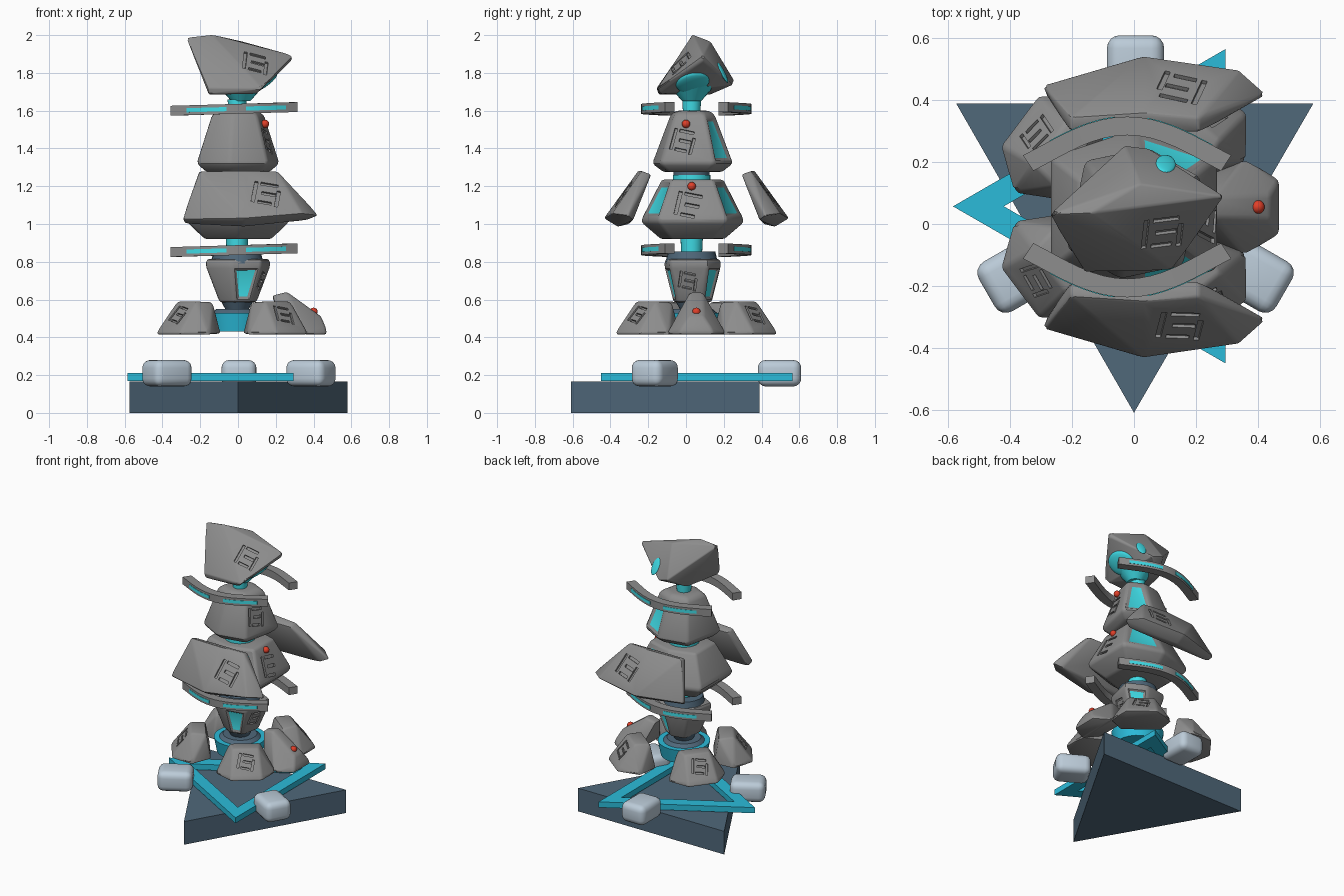
import bpy, bmesh
from math import radians, degrees, cos, sin, atan2
from mathutils import Vector, Matrix
from mathutils.bvhtree import BVHTree

cube = bpy.data.objects.get("Cube")
if cube:
    bpy.data.objects.remove(cube)


def material(name, rgb):
    m = bpy.data.materials.new(name)
    m.use_nodes = True
    m.diffuse_color = (*rgb, 1)
    m.node_tree.nodes["Principled BSDF"].inputs["Base Color"].default_value = (*rgb, 1)
    return m


STONE = material("stone grey", (0.265, 0.265, 0.265))
GLOW = material("glowing teal", (0.05, 0.72, 0.8))
TEAL = material("teal trim", (0.024, 0.5, 0.7))
SLATE = material("slate blue", (0.08, 0.138, 0.195))
PALE = material("pale blue", (0.5, 0.6, 0.69))
RED = material("red bead", (0.75, 0.05, 0.022))
CY = 0.055   # y of the common axis


def finish(bm, name, mats, smooth=True):
    bmesh.ops.recalc_face_normals(bm, faces=bm.faces)
    me = bpy.data.meshes.new(name)
    bm.to_mesh(me)
    bm.free()
    for m in mats:
        me.materials.append(m)
    ob = bpy.data.objects.new(name, me)
    bpy.context.collection.objects.link(ob)
    if smooth:
        bpy.ops.object.select_all(action='DESELECT')
        ob.select_set(True)
        bpy.context.view_layer.objects.active = ob
        bpy.ops.object.shade_smooth_by_angle(angle=radians(32))
    return ob


def rock(name, points, bevel=0.014, panel=None, rim=0.025):
    """Bevelled convex stone; faces accepted by panel() get a sunken teal window."""
    bm = bmesh.new()
    for p in points:
        bm.verts.new(p)
    res = bmesh.ops.convex_hull(bm, input=bm.verts)
    junk = [g for g in res["geom_interior"] + res["geom_unused"] if isinstance(g, bmesh.types.BMVert)]
    bmesh.ops.delete(bm, geom=list(set(junk)), context='VERTS')
    bmesh.ops.dissolve_limit(bm, angle_limit=radians(7), verts=bm.verts, edges=bm.edges)
    sharp = [e for e in bm.edges if e.calc_face_angle(0) > radians(12)]
    bmesh.ops.bevel(bm, geom=sharp, offset=bevel, segments=2, profile=0.5, affect='EDGES', clamp_overlap=True)
    bm.normal_update()
    if panel:
        hits = [f for f in bm.faces if f.calc_area() > 0.006 and panel(f.normal)]
        if hits:
            bmesh.ops.inset_individual(bm, faces=hits, thickness=rim, depth=-0.008)
            for f in hits:
                f.material_index = 1
    return finish(bm, name, [STONE, GLOW])


def surface_frame(ob, target, direction, tilt=0):
    """Frame lying on the surface first met along direction."""
    d = Vector(direction).normalized()
    tree = BVHTree.FromPolygons([v.co for v in ob.data.vertices], [p.vertices for p in ob.data.polygons])
    loc, nor, _, _ = tree.ray_cast(Vector(target) - d * 0.5, d)
    return (Matrix.Translation(loc) @ nor.to_track_quat('Z', 'Y').to_matrix().to_4x4()
            @ Matrix.Rotation(radians(tilt), 4, 'Z'))


# Disjoint strokes of the abstract carved pattern: x, y, width, height
STROKES = [(-0.42, 0, 0.12, 0.9), (0.05, 0.4, 0.62, 0.12), (0.08, 0, 0.5, 0.13),
           (0.42, -0.15, 0.12, 0.7), (0, -0.4, 0.5, 0.12)]


def carve(ob, target, direction, size=0.11, tilt=-12):
    place = surface_frame(ob, target, direction, tilt)
    bm = bmesh.new()
    for x, y, w, h in STROKES:
        bmesh.ops.create_cube(bm, size=1, matrix=place @ Matrix.Translation((x * size, y * size, 0))
                              @ Matrix.Diagonal((w * size, h * size, 0.024, 1)))
    cutter = finish(bm, ob.name + "_carving_cutter", [STONE], False)
    cutter.hide_render = True
    cutter.hide_set(True)
    cutter.display_type = 'WIRE'
    mod = ob.modifiers.new("carving", 'BOOLEAN')
    mod.operation, mod.solver, mod.object = 'DIFFERENCE', 'EXACT', cutter


def ball(name, matrix, mat):
    bm = bmesh.new()
    bmesh.ops.create_uvsphere(bm, u_segments=20, v_segments=12, radius=1, matrix=matrix)
    finish(bm, name, [mat])


def bead(name, loc):
    ball(name, Matrix.Translation(loc) @ Matrix.Scale(0.022, 4), RED)


def drum(name, z0, z1, r0, r1, mat, x=-0.005, y=0.03):
    bm = bmesh.new()
    bmesh.ops.create_cone(bm, cap_ends=True, segments=24, radius1=r0, radius2=r1, depth=z1 - z0,
                          matrix=Matrix.Translation((x, y, (z0 + z1) / 2)))
    finish(bm, name, [mat])


def prism(name, outer, z0, z1, mat, hole=0):
    """Triangular slab, or a frame when hole gives the inner scale."""
    bm = bmesh.new()
    c = sum((Vector(p) for p in outer), Vector((0, 0))) / 3
    if hole:
        rings = [[bm.verts.new((*(c + (Vector(p) - c) * s), z)) for p in outer]
                 for s, z in ((1, z0), (1, z1), (hole, z1), (hole, z0))]
        for a, b in zip(rings, rings[1:] + rings[:1]):
            for i in range(3):
                j = (i + 1) % 3
                bm.faces.new((a[i], a[j], b[j], b[i]))
    else:
        f = bm.faces.new([bm.verts.new((*p, z0)) for p in outer])
        up = bmesh.ops.extrude_face_region(bm, geom=[f])["geom"]
        bmesh.ops.translate(bm, vec=(0, 0, z1 - z0), verts=[v for v in up if isinstance(v, bmesh.types.BMVert)])
    finish(bm, name, [mat], False)


# Base slab, floating frame and three rounded blocks
prism("base_slab", [(-0.575, 0.39), (0.58, 0.39), (0, -0.61)], 0, 0.165, SLATE)
prism("triangle_frame", [(-0.585, 0.057), (0.295, 0.565), (0.295, -0.45)], 0.17, 0.21, TEAL, 0.72)
for n, a in enumerate((90, 210, 330)):
    bm = bmesh.new()
    bmesh.ops.create_cube(bm, size=1, matrix=Matrix.Diagonal((0.23, 0.185, 0.14, 1)))
    bmesh.ops.bevel(bm, geom=bm.edges[:], offset=0.042, segments=4, profile=0.5, affect='EDGES')
    bm.transform(Matrix.Translation((0.005, CY, 0.21)) @ Matrix.Rotation(radians(a), 4, 'Z')
                 @ Matrix.Translation((0.44, 0, 0)))
    finish(bm, f"rounded_block_{n + 1}", [PALE])


# Ring of foot stones, given as (outward, half width, height)
def foot(name, angle, shape):
    a = radians(angle)
    pts = [(r * cos(a) - s * t * sin(a), CY + r * sin(a) + s * t * cos(a), z)
           for r, t, z in shape for s in (1, -1)]
    return rock(name, pts, 0.013)


FOOT = [(0.465, 0.1, 0.415), (0.455, 0.1, 0.44), (0.34, 0.2, 0.415), (0.21, 0.13, 0.42),
        (0.34, 0.085, 0.59), (0.24, 0.1, 0.585)]
TALL = [(0.47, 0.09, 0.415), (0.465, 0.08, 0.45), (0.36, 0.16, 0.415), (0.24, 0.11, 0.45),
        (0.44, 0.04, 0.51), (0.26, 0.035, 0.64), (0.18, 0.03, 0.62)]
for n, ang in enumerate((52, 143, -143, -52)):
    f = foot(f"foot_stone_{n + 1}", ang, FOOT)
    d = Vector((cos(radians(ang)), sin(radians(ang)), 0))
    carve(f, d * 0.38 + Vector((0, CY, 0.51)), -d - Vector((0, 0, 0.8)))
foot("tall_foot_stone", 0, TALL)
bead("foot_bead", (0.4, CY, 0.535))

# Glowing core pieces between the stones
drum("foot_core", 0.43, 0.53, 0.15, 0.17, TEAL)
drum("foot_core_cap", 0.525, 0.55, 0.14, 0.11, SLATE)
drum("foot_collar", 0.545, 0.6, 0.06, 0.09, SLATE)
drum("lower_cap", 0.79, 0.855, 0.14, 0.125, SLATE)
drum("lower_neck", 0.84, 0.94, 0.055, 0.06, GLOW)
drum("middle_neck", 1.21, 1.26, 0.1, 0.1, GLOW)
drum("middle_collar", 1.255, 1.29, 0.095, 0.095, SLATE)
drum("upper_neck", 1.57, 1.66, 0.045, 0.05, GLOW)
drum("head_socket", 1.65, 1.73, 0.05, 0.12, GLOW, 0.015)


# Six-sided body stones with broad left and right faces: rings of (height, half x, half y)
def body(name, rings, sides, rim, turn):
    corners = [radians(a + turn) for a in (42, 90, 138, -42, -90, -138)]
    reach = max(cos(a) for a in corners)
    pts = [(rx * cos(a) / reach, 0.035 + ry * sin(a), z) for z, rx, ry in rings for a in corners]

    def window(n):
        az = degrees(atan2(n.y, n.x)) - turn
        return abs(n.z) < 0.65 and any(abs(az - 71 * s) < 17 for s in sides)
    return rock(name, pts, 0.016, window, rim)


lower = body("lower_body", [(0.585, 0.1, 0.105), (0.78, 0.175, 0.155), (0.815, 0.17, 0.15)], (1, -1), 0.018, -10)
middle = body("middle_body", [(0.92, 0.175, 0.17), (1.01, 0.27, 0.275), (1.04, 0.265, 0.265),
                              (1.235, 0.18, 0.165)], (1, -1), 0.035, 0)
upper = body("upper_body", [(1.275, 0.17, 0.16), (1.32, 0.222, 0.22), (1.58, 0.14, 0.12),
                            (1.6, 0.1, 0.09)], (1,), 0.028, -10)
for ob, y, z, size in ((lower, 0.01, 0.7, 0.1), (middle, 0.02, 1.1, 0.15), (upper, -0.015, 1.44, 0.13)):
    carve(ob, (0.2, y, z), (-1, 0, 0), size)
bead("middle_bead", (0.2, 0.03, 1.2))
bead("upper_bead", (0.143, 0, 1.53))


# Curved bands, each with two glowing strips on the outer side
def band(name, side, z0, x0, x1, inner, outer, height, mat):
    bm = bmesh.new()
    prev = None
    for i in range(17):
        x = x0 + (x1 - x0) * i / 16
        u = (x + 0.022) / 0.32
        mid = 0.262 - 0.16 * u * u + 0.04 * u ** 4
        ring = [bm.verts.new((x + u * off * 0.55, CY + side * (mid + off * (1 - 0.16 * u * u)), z0 + 0.03 * x + dz))
                for off, dz in ((inner, -height), (outer, -height), (outer, height), (inner, height))]
        if prev:
            for a in range(4):
                b = (a + 1) % 4
                bm.faces.new((prev[a], prev[b], ring[b], ring[a]))
        else:
            bm.faces.new(ring)
        prev = ring
    bm.faces.new(prev[::-1])
    if mat is STONE:
        rim = [e for e in bm.edges if e.calc_face_angle(0) > 1]
        bmesh.ops.bevel(bm, geom=rim, offset=0.006, segments=2, profile=0.5, affect='EDGES', clamp_overlap=True)
    finish(bm, name, [mat])


for level, z0 in (("lower", 0.862), ("upper", 1.61)):
    for place, side in (("front", -1), ("back", 1)):
        tag = f"{level}_{place}_band"
        band(tag, side, z0, -0.342, 0.298, -0.03, 0.03, 0.026, STONE)
        band(tag + "_strip_a", side, z0, -0.26, -0.06, 0.024, 0.032, 0.011, GLOW)
        band(tag + "_strip_b", side, z0, 0.04, 0.24, 0.024, 0.032, 0.011, GLOW)

# Leaning shield plates, front and mirrored back
PLATE = [(-0.205, -0.235, 1.28), (0.03, -0.25, 1.285), (0.21, -0.235, 1.28), (-0.295, -0.34, 1.025),
         (0.03, -0.435, 1.03), (0.34, -0.39, 1.055), (0.43, -0.31, 1.045), (-0.205, -0.185, 1.262),
         (0.21, -0.185, 1.262), (-0.28, -0.3, 1.0), (0.03, -0.36, 0.985), (0.37, -0.28, 1.02)]
for place, side in (("front", 1), ("back", -1)):
    p = rock(place + "_plate", [(x, CY + side * (y - CY), z) for x, y, z in PLATE], 0.01)
    carve(p, (0.15, CY - side * 0.38, 1.16), (0, side, -0.4), 0.15)

# Tilted head stone with a glowing eye underneath and a small lamp behind it
HEAD = [(-0.275, 0.03, 1.988), (-0.14, 0.035, 2.003), (0.02, 0.13, 1.967), (0.292, 0.09, 1.892),
        (0.282, 0.09, 1.862), (-0.03, 0.255, 1.76), (0.05, 0.245, 1.735), (-0.16, -0.155, 1.72),
        (-0.155, -0.145, 1.685), (0.125, -0.15, 1.72), (0.1, -0.135, 1.69), (-0.1, 0.13, 1.685)]
head = rock("head_stone", HEAD, 0.007)
carve(head, (0.1, -0.05, 1.86), (-0.3, 1, -0.3), 0.14, -20)
ball("head_eye", surface_frame(head, (0.14, 0.035, 1.74), (-0.65, 0, 0.75))
     @ Matrix.Diagonal((0.09, 0.09, 0.022, 1)), GLOW)
ball("head_lamp", surface_frame(head, (0.1, 0.19, 1.8), (-0.5, -0.8, 0))
     @ Matrix.Diagonal((0.032, 0.06, 0.009, 1)), GLOW)
